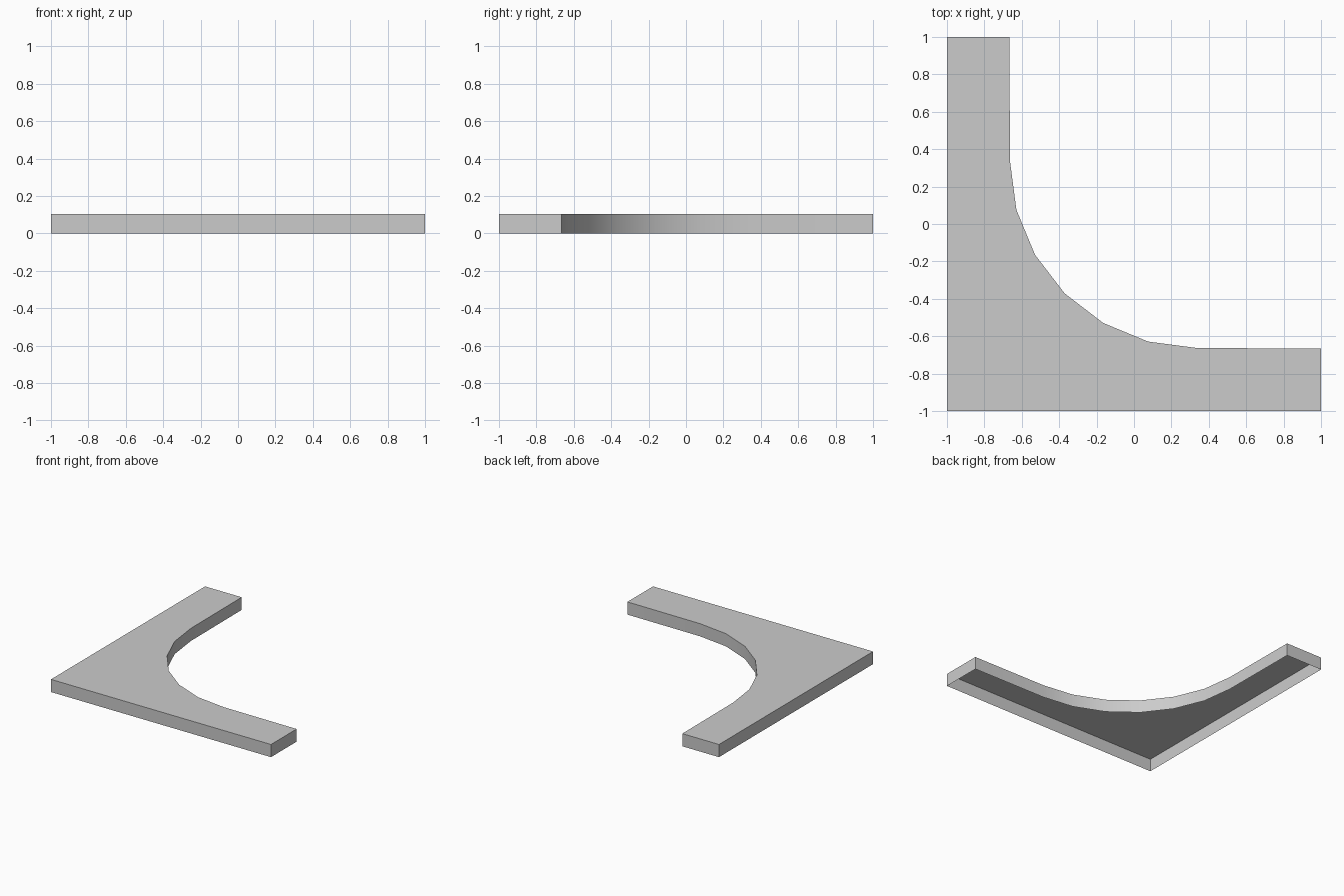
import bpy, bmesh, math

if "Cube" in bpy.data.objects:
    bpy.data.objects.remove(bpy.data.objects["Cube"])

H = 0.104      # height
ARM = -2 / 3   # inner edge of both arms
C = 1 / 3      # centre of the concave arc
R = 0.996

# Corner outline, counter-clockwise: outer corner, right arm, arc, back arm
outline = [(-1, -1), (1, -1), (1, ARM)]
for i in range(7):
    a = math.radians(270 - 15 * i)
    outline.append((C + R * math.cos(a), C + R * math.sin(a)))
outline += [(ARM, 1), (-1, 1)]

# Top plate with thin side walls, open underneath
bm = bmesh.new()
top = [bm.verts.new((x, y, H)) for x, y in outline]
low = [bm.verts.new((x, y, 0)) for x, y in outline]
bm.faces.new(top)
n = len(outline)
for i in range(n):
    j = (i + 1) % n
    bm.faces.new((low[i], low[j], top[j], top[i]))

mesh = bpy.data.meshes.new("curved_corner_slab")
bm.to_mesh(mesh)
bm.free()
slab = bpy.data.objects.new("curved_corner_slab", mesh)
bpy.context.collection.objects.link(slab)

# Smooth the curved wall, keep the rims and corners sharp
bpy.context.view_layer.objects.active = slab
slab.select_set(True)
bpy.ops.object.shade_smooth_by_angle(angle=math.radians(30))
